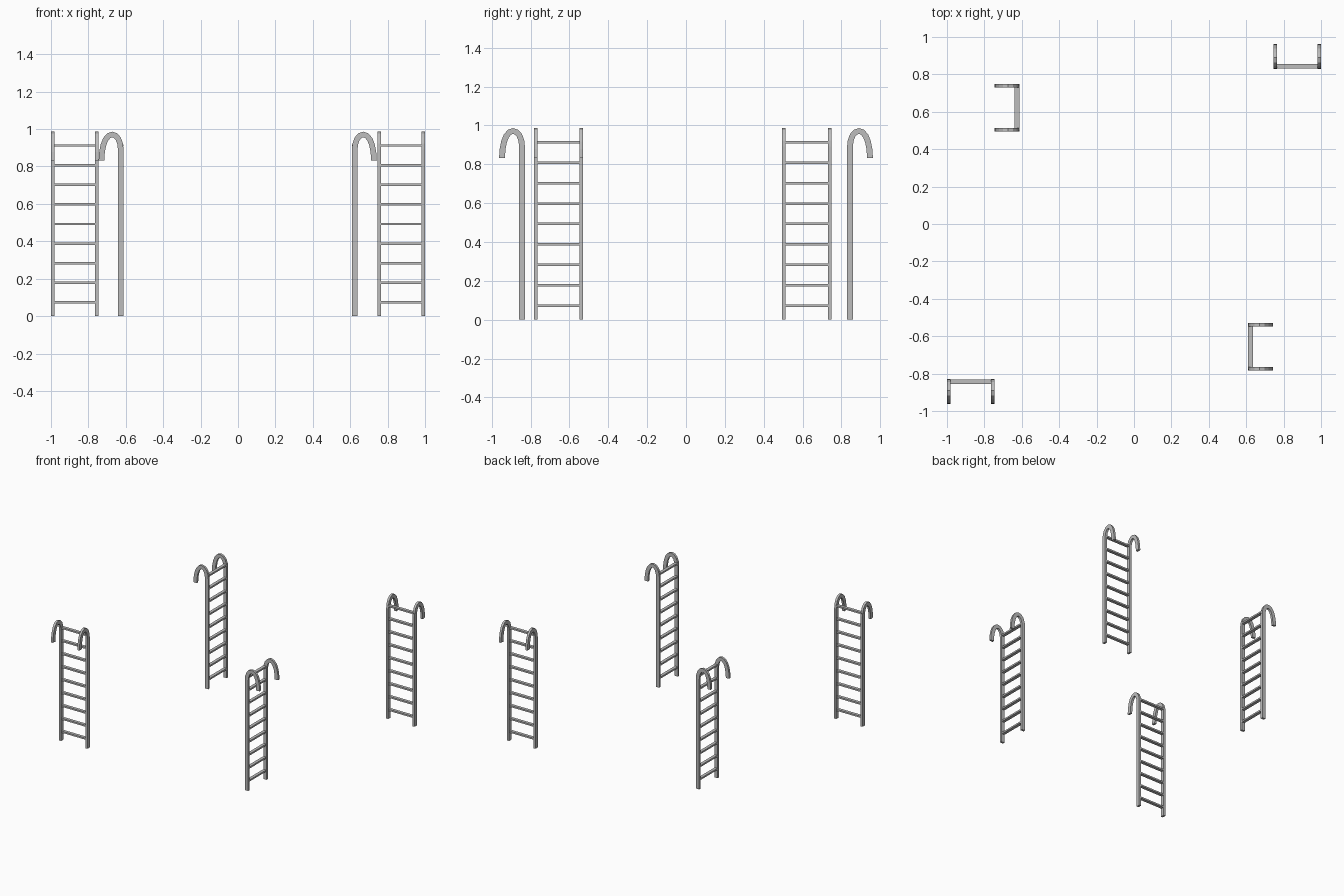
import bpy, bmesh
from math import pi
from mathutils import Matrix, Vector

cube = bpy.data.objects.get("Cube")
if cube:
    bpy.data.objects.remove(cube, do_unlink=True)

steel = bpy.data.materials.new("grey steel")
steel.use_nodes = True
colour = (0.51, 0.51, 0.51, 1)
steel.diffuse_color = colour
steel.node_tree.nodes["Principled BSDF"].inputs["Base Color"].default_value = colour

SPAN = 0.236        # distance between rail centres
RAIL_W, RAIL_D = 0.018, 0.030
RUNG_D, RUNG_H = 0.025, 0.013

# Rail centre line: outward distance and height, up the pole and over the hook
HOOK = [(0, 0), (0, 0.89), (-0.003, 0.920), (-0.013, 0.948), (-0.028, 0.965),
        (-0.046, 0.971), (-0.064, 0.965), (-0.081, 0.945), (-0.093, 0.914),
        (-0.100, 0.876), (-0.103, 0.832)]


def add_rail(bm, x):
    """Sweep a rectangular section along the hook path."""
    path = [Vector(p) for p in HOOK]
    rings = []
    for i, p in enumerate(path):
        before = (p - path[i - 1]).normalized() if i else Vector((0, 1))
        after = (path[i + 1] - p).normalized() if i + 1 < len(path) else before
        t = (before + after).normalized()
        side = Vector((t.y, -t.x)) * RAIL_D / 2
        ring = []
        for s, w in ((1, 1), (1, -1), (-1, -1), (-1, 1)):
            q = p + side * s
            ring.append(bm.verts.new((x + w * RAIL_W / 2, q.x, q.y)))
        rings.append(ring)
    for a, b in zip(rings, rings[1:]):
        for k in range(4):
            n = (k + 1) % 4
            bm.faces.new((a[k], a[n], b[n], b[k]))
    bm.faces.new(rings[0])
    bm.faces.new(rings[-1])


def add_rung(bm, z):
    size = Matrix.Diagonal((SPAN, RUNG_D, RUNG_H, 1))
    bmesh.ops.create_cube(bm, size=1, matrix=Matrix.Translation((0, 0.001, z)) @ size)


def finish(name, bm, place):
    bmesh.ops.recalc_face_normals(bm, faces=bm.faces)
    mesh = bpy.data.meshes.new(name)
    bm.to_mesh(mesh)
    bm.free()
    mesh.materials.append(steel)
    obj = bpy.data.objects.new(name, mesh)
    obj.matrix_world = place
    bpy.context.collection.objects.link(obj)


# Four ladders, each hooked outwards
LADDERS = {
    "front": (-0.873, -0.844, 0),
    "back": (0.873, 0.844, pi),
    "right": (-0.627, 0.621, -pi / 2),
    "left": (0.624, -0.656, pi / 2),
}
for where, (x, y, turn) in LADDERS.items():
    place = Matrix.Translation((x, y, 0)) @ Matrix.Rotation(turn, 4, "Z")
    rails = bmesh.new()
    for side in (-1, 1):
        add_rail(rails, side * SPAN / 2)
    finish(where + "_ladder_rails", rails, place)
    rungs = bmesh.new()
    for i in range(9):
        add_rung(rungs, 0.073 + i * 0.1049)
    finish(where + "_ladder_rungs", rungs, place)
